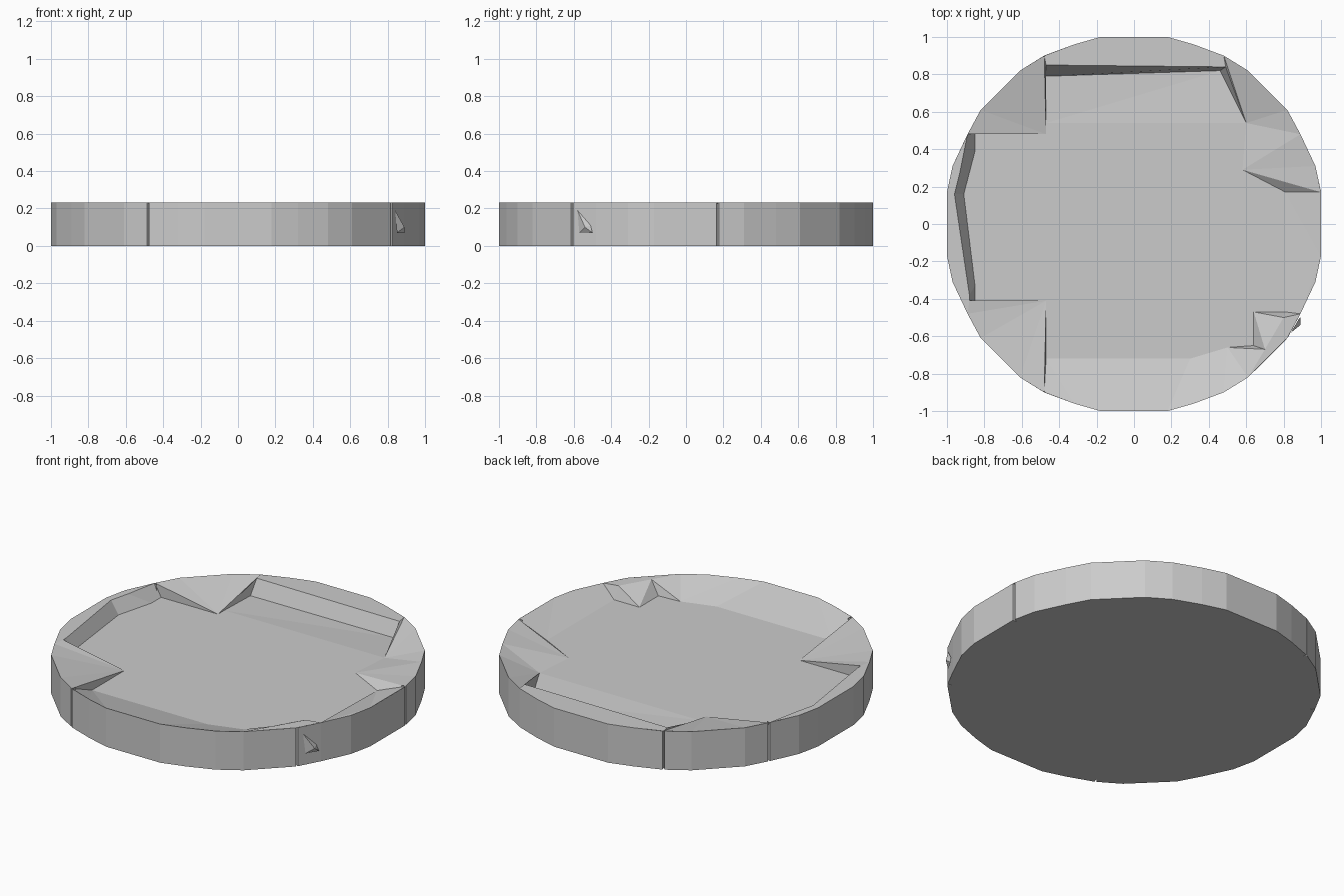
import bpy
import bmesh
from mathutils import Vector

if "Cube" in bpy.data.objects:
    bpy.data.objects.remove(bpy.data.objects["Cube"])

R, F = 0.233, 0.157          # rim height and floor height

# Outline: one quadrant, mirrored around the disc (32 corners, anticlockwise)
QUAD = [(1, .17), (.97, .31), (.89, .48), (.82, .61),
        (.61, .82), (.48, .9), (.32, .96), (.18, 1)]
RING = (QUAD + [(-x, y) for x, y in reversed(QUAD)]
        + [(-x, -y) for x, y in QUAD] + [(x, -y) for x, y in reversed(QUAD)])


def rim(i, j):
    return [(*RING[k % 32], R) for k in range(i, j + 1)]


def lo(*pts):
    return [(x, y, F) for x, y in pts]


def hi(*pts):
    return [(x, y, R) for x, y in pts]


def make(name, faces, up=True):
    """Object from point loops; upward-facing patches are flipped if needed."""
    bm = bmesh.new()
    for loop in faces:
        f = bm.faces.new([bm.verts.new(p) for p in loop])
        f.normal_update()
        if up and f.normal.z < 0:
            f.normal_flip()
    bmesh.ops.remove_doubles(bm, verts=bm.verts, dist=1e-4)
    me = bpy.data.meshes.new(name)
    bm.to_mesh(me)
    bm.free()
    ob = bpy.data.objects.new(name, me)
    bpy.context.collection.objects.link(ob)
    return ob


def fan(corner, pts):
    return [[corner, a, b] for a, b in zip(pts, pts[1:])]


def strip(a, b):
    return [[a[i], a[i + 1], b[i + 1], b[i]] for i in range(len(a) - 1)]


# Outer side with thin vertical cracks, and flat underside
side = []
for k, (x, y) in enumerate(RING):
    p = Vector((x, y))
    if k in (0, 10, 13, 21, 28):
        t = Vector((-y, x)).normalized() * .006
        side += [p - t, p * .975, p + t]
    else:
        side.append(p)
n = len(side)
faces = [[(*side[i], 0), (*side[(i + 1) % n], 0),
          (*side[(i + 1) % n], R), (*side[i], R)] for i in range(n)]
faces.append([(*p, 0) for p in reversed(side)])
make("disc_body", faces, up=False)

# Floor corners where the broken rim sectors begin
A, B, C, D, E = lo((.6, .54), (.58, .29), (.64, -.47), (-.47, -.41), (-.47, .48))
right = lo((.81, .17), (.81, -.47))
front = lo((-.47, -.72), (.3, -.72), (.5, -.66), (.64, -.65))
left_low = lo((-.85, -.41), (-.85, -.33), (-.91, .16), (-.85, .39), (-.85, .48))
left_top = hi((-.88, -.41), (-.88, -.38), (-.96, .16), (-.93, .28), (-.89, .48))
back_top = hi((-.47, .85), (.49, .84))
back_low = [(-.47, .79, .15), (.46, .82, .135)]
back_edge = lo((-.47, .54))[0]
peak = hi((.8, -.5), (.7, -.67))

make("floor", [[A, B] + right + [C] + front[::-1] + [D] + left_low + [E, back_edge]])

# Shallow dip along the back of the floor
make("back_dip", fan(back_edge, [A, back_low[1], back_low[0]]))

# Sloping rim sectors
make("back_right_sector", fan(A, rim(2, 5) + [back_top[1]]))
make("right_back_sector", fan(B, rim(0, 2) + [A]))
make("right_ramp", [[right[0], right[1], (*RING[29], R), (*RING[31], R)],
                    [right[0], (*RING[31], R), (*RING[0], R)],
                    rim(29, 31),
                    [right[1], peak[0], (*RING[29], R)]])
make("corner_wedge", [[C] + peak, [peak[1]] + rim(27, 29) + [peak[0]]])
make("front_ramp", fan(front[0], rim(21, 24) + [front[1]])
     + fan(front[1], rim(24, 25) + [front[2]])
     + fan(front[2], rim(25, 27) + [peak[1], front[3]]))
make("front_left_sector", fan(D, [left_top[0]] + rim(18, 21)))
make("back_left_sector", fan(E, rim(10, 13)))
make("left_rim", [rim(13, 18) + left_top])
make("back_rim", [rim(5, 10) + back_top])

# Steep broken walls between floor and rim
r = [(*p, R) for p in RING]
make("broken_walls", strip(left_low, left_top) + strip(back_low, back_top) + [
    [A, back_top[1], back_low[1]],
    [B, r[0], right[0]],
    [C, right[1], peak[0]], [C, peak[1], front[3]],
    [D, left_low[0], left_top[0]], [D, r[21], front[0]],
    [E, r[13], left_low[-1]], [E, back_edge, back_low[0], back_top[0], r[10]]])

# Small chip standing out from the front right side
tip = (.89, -.54, .1)
base = [(.84, -.58, .19), (.85, -.57, .07), (.89, -.5, .07), (.88, -.51, .11)]
make("side_chip", fan(tip, base + base[:1]), up=False)
